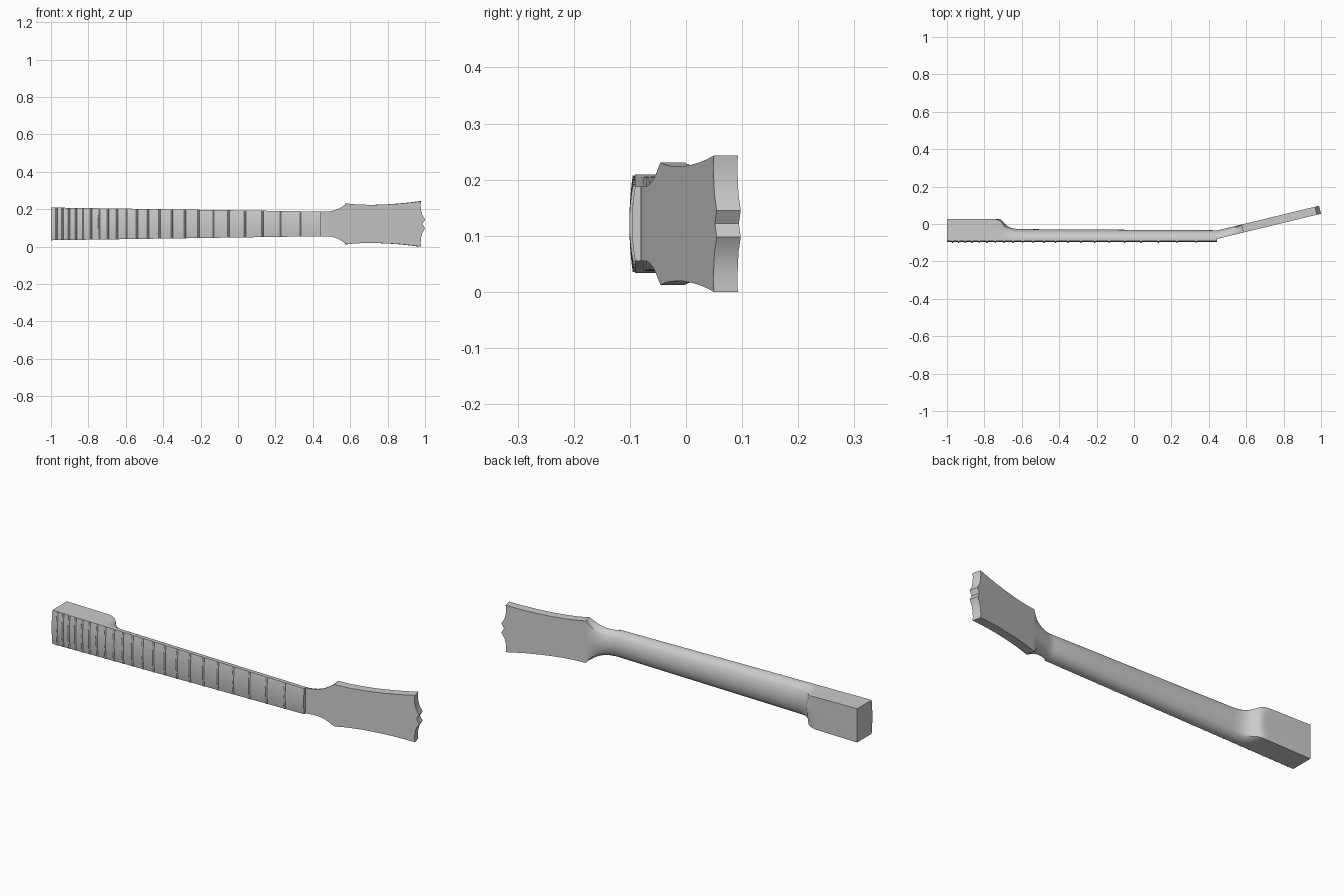
import bpy, bmesh, math

if "Cube" in bpy.data.objects:
    bpy.data.objects.remove(bpy.data.objects["Cube"])

CZ = 0.1215                      # centre line height
NUT, HEEL = 0.443, -1.0          # ends of the fretboard
FACE = -0.08                     # glue plane between neck and fretboard
TILT = math.radians(13.6)        # headstock angle
HEAD_T = 0.044                   # headstock thickness


def half_width(x):
    return 0.0875 + (0.066 - 0.0875) * (x - HEEL) / (NUT - HEEL)


def head_point(s, n, z):
    # distance along / through the tilted headstock -> world
    return (NUT + s * math.cos(TILT) - n * math.sin(TILT),
            FACE + s * math.sin(TILT) + n * math.cos(TILT), CZ + z)


def finish(name, bm, angle=35):
    bmesh.ops.remove_doubles(bm, verts=bm.verts, dist=1e-6)
    bmesh.ops.recalc_face_normals(bm, faces=bm.faces)
    me = bpy.data.meshes.new(name)
    bm.to_mesh(me)
    bm.free()
    ob = bpy.data.objects.new(name, me)
    bpy.context.collection.objects.link(ob)
    bpy.ops.object.select_all(action='DESELECT')
    ob.select_set(True)
    bpy.context.view_layer.objects.active = ob
    bpy.ops.object.shade_smooth_by_angle(angle=math.radians(angle))
    return ob


def loft(name, sections, angle=35):
    bm = bmesh.new()
    rings = [[bm.verts.new(p) for p in sec] for sec in sections]
    for a, b in zip(rings, rings[1:]):
        for i in range(len(a)):
            j = (i + 1) % len(a)
            bm.faces.new((a[i], a[j], b[j], b[i]))
    bm.faces.new(rings[0])
    bm.faces.new(rings[-1])
    return finish(name, bm, angle)


def back_profile(w, d, k, n=32):
    # half-round back blended towards a square one by k
    pts = []
    for i in range(n + 1):
        c, s = math.cos(math.pi * i / n), math.sin(math.pi * i / n)
        m = (1 - k) + k / max(abs(c), abs(s))
        pts.append((w * c * m, d * s * m))
    return pts


# neck: square heel, cove, round shaft, then flare into the headstock
shaft = [(-1, .108, 1), (-.76, .108, 1), (-.74, .108, .93), (-.722, .107, .8),
         (-.71, .102, .65), (-.70, .092, .5), (-.69, .080, .38), (-.675, .068, .25),
         (-.655, .059, .15), (-.63, .054, .08), (-.60, .0525, .05), (-.2, .050, .05),
         (.2, .048, .05), (NUT - .01, .0465, .05)]
sections = [[(x, FACE + n, CZ + z) for z, n in back_profile(half_width(x), d, k)]
            for x, d, k in shaft]
flare = [(.01, .066, .05), (.04, .0665, .06), (.06, .069, .08), (.08, .074, .13),
         (.10, .082, .22), (.118, .092, .36), (.132, .101, .6), (.143, .107, .85),
         (.147, .109, 1)]
sections += [[head_point(s, n, z) for z, n in back_profile(w, HEAD_T, k)]
             for s, w, k in flare]
loft("neck", sections)

# headstock plate with concave sides and a notched tip
side = [(.147, .109), (.18, .1055), (.22, .103), (.27, .102), (.32, .1025), (.38, .105),
        (.44, .109), (.50, .115), (.551, .1215), (.549, .10), (.551, .075), (.557, .05),
        (.573, .024), (.559, 0)]
outline = side + [(s, -z) for s, z in side[-2::-1]]
bm = bmesh.new()
low = [bm.verts.new(head_point(s, 0, z)) for s, z in outline]
high = [bm.verts.new(head_point(s, HEAD_T, z)) for s, z in outline]
bm.faces.new(low)
bm.faces.new(high)
for i in range(len(low)):
    j = (i + 1) % len(low)
    bm.faces.new((low[i], low[j], high[j], high[i]))
finish("headstock", bm, 20)


def crowned(x, base, lift, w, n=16):
    # cross-section with a gently curved playing surface
    pts = [(x, base, CZ + w), (x, base, CZ - w)]
    for i in range(n + 1):
        t = -1 + 2 * i / n
        pts.append((x, -0.0905 - 0.006 * (1 - t * t) - lift, CZ + w * t))
    return pts


# fretboard
loft("fretboard", [crowned(x, FACE, 0, half_width(x)) for x in (HEEL, NUT)])

# frets at equal-tempered spacing
for i in range(1, 23):
    x = NUT - 1.965 * (1 - 2 ** (-i / 12))
    w = half_width(x) - 0.001
    loft(f"fret_{i}", [crowned(x + dx, -0.086, h, w) for dx, h in
                       ((-.005, 0), (-.003, .0035), (0, .0045), (.003, .0035), (.005, 0))], 50)
